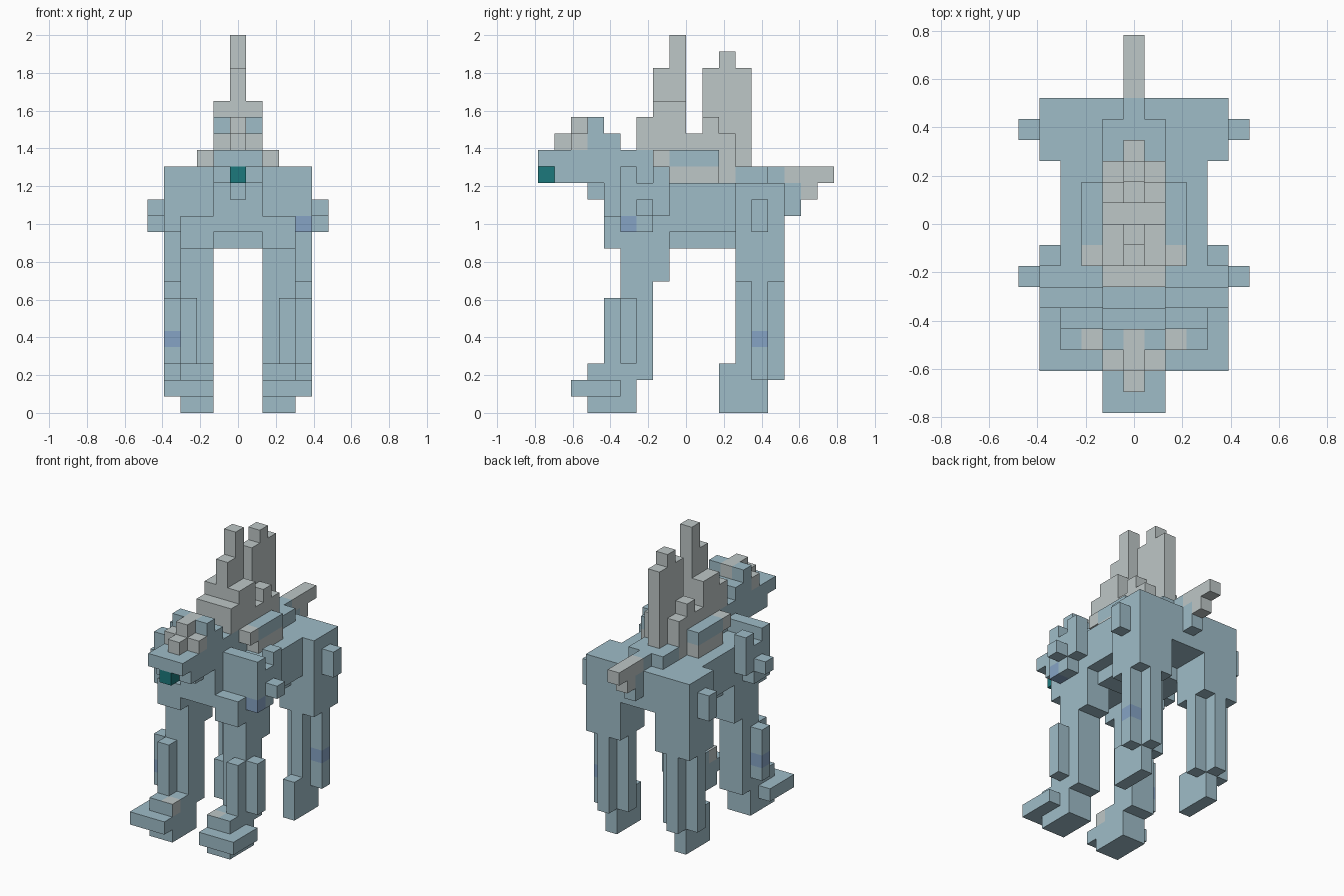
import bpy
import bmesh

if "Cube" in bpy.data.objects:
    bpy.data.objects.remove(bpy.data.objects["Cube"])

U = 2 / 23            # edge length of one block
cells = {}            # (x, y, z) -> (part, material)


def material(name, rgb):
    m = bpy.data.materials.new(name)
    m.diffuse_color = (*rgb, 1)
    m.use_nodes = True
    m.node_tree.nodes["Principled BSDF"].inputs["Base Color"].default_value = m.diffuse_color
    return m


MATS = {
    'blue': material('dusty blue hide', (0.345, 0.505, 0.575)),
    'grey': material('pale grey plate', (0.515, 0.57, 0.57)),
    'teal': material('dark teal nose', (0.012, 0.19, 0.2)),
    'violet': material('violet blue mark', (0.24, 0.37, 0.56)),
}
ORDER = list(MATS)


def fill(part, col, x, y, z, mirror=True):
    """Fill blocks; x is inclusive, y and z are half-open ranges."""
    for i in range(x[0], x[1] + 1):
        for j in range(*y):
            for k in range(*z):
                cells[i, j, k] = (part, col)
                if mirror:
                    cells[-i, j, k] = (part, col)


# body
fill('body', 'blue', (0, 3), (-1, 3), (11, 14))
fill('body', 'blue', (0, 2), (-1, 3), (10, 11))
fill('body', 'blue', (0, 1), (3, 6), (11, 14))
fill('body', 'blue', (0, 1), (3, 5), (14, 15))
fill('body', 'blue', (0, 1), (-4, -1), (11, 15))
fill('body', 'blue', (0, 1), (-5, -4), (11, 14))

# back ridge
fill('back_ridge', 'grey', (0, 2), (-1, 2), (14, 15))
fill('back_ridge', 'grey', (0, 2), (-2, -1), (15, 16))
fill('back_ridge', 'blue', (0, 2), (-1, 2), (15, 16))
fill('back_ridge', 'grey', (0, 1), (2, 3), (14, 16))

# stepped back plates, then the tall centre fins
for y, top in ((-3, 18), (-2, 19), (-1, 19), (0, 17), (1, 18), (2, 17)):
    fill('back_plates', 'grey', (0, 1), (y, y + 1), (16, top))
for y, low, top in ((-2, 19, 21), (-1, 19, 23), (1, 16, 21), (2, 16, 22), (3, 15, 21)):
    fill('back_fins', 'grey', (0, 0), (y, y + 1), (low, top))

# neck and head, open on both sides of the nose
fill('neck', 'blue', (0, 1), (-6, -1), (14, 16))
fill('neck', 'blue', (0, 1), (-5, -3), (13, 14))
fill('head', 'blue', (0, 1), (-9, -5), (15, 16))
fill('head', 'blue', (0, 1), (-8, -5), (14, 15))
fill('head', 'blue', (0, 0), (-6, -4), (13, 14))
fill('head', 'blue', (0, 1), (-6, -4), (16, 17))
fill('head', 'blue', (1, 1), (-6, -5), (17, 18))
fill('brow_plate', 'grey', (0, 0), (-8, -7), (16, 17))
fill('brow_plate', 'grey', (0, 1), (-7, -6), (16, 17))
fill('brow_plate', 'grey', (0, 0), (-7, -5), (17, 18))
fill('nose', 'teal', (0, 0), (-9, -8), (14, 15))

# shoulders with notched outer plates
fill('shoulder', 'blue', (2, 3), (-5, -4), (10, 12))
fill('shoulder', 'blue', (2, 3), (-4, -1), (10, 14))
fill('shoulder', 'blue', (2, 3), (-4, -3), (14, 15))
fill('shoulder', 'blue', (4, 4), (-4, -3), (11, 15))
fill('shoulder', 'blue', (4, 4), (-3, -2), (11, 14))
fill('shoulder', 'blue', (4, 4), (-2, -1), (12, 15))
fill('shoulder', 'blue', (5, 5), (-3, -2), (12, 13))

# front legs with shin guards and toes
fill('front_leg', 'blue', (2, 3), (-4, -2), (2, 10))
fill('front_leg', 'blue', (2, 3), (-2, -1), (8, 10))
fill('front_leg', 'blue', (3, 3), (-5, -4), (3, 7))
fill('front_leg', 'blue', (4, 4), (-4, -3), (3, 7))
fill('front_foot', 'blue', (2, 3), (-6, -3), (0, 3))
fill('front_foot', 'blue', (2, 4), (-7, -4), (1, 2))
fill('front_foot', 'grey', (2, 2), (-6, -5), (2, 3))

# haunches and slim hind legs with side strips
fill('haunch', 'blue', (2, 4), (3, 6), (8, 14))
fill('haunch', 'blue', (5, 5), (4, 5), (11, 13))
fill('hind_leg', 'blue', (3, 3), (3, 6), (2, 8))
fill('hind_leg', 'blue', (2, 2), (4, 5), (2, 8))
fill('hind_leg', 'blue', (4, 4), (4, 5), (2, 8))
fill('hind_foot', 'blue', (3, 3), (2, 5), (0, 3))

# tail
fill('tail', 'blue', (0, 0), (6, 7), (12, 14))
fill('tail', 'blue', (0, 0), (5, 6), (14, 15))
fill('tail', 'grey', (0, 0), (7, 8), (13, 14))
fill('tail', 'grey', (0, 0), (6, 9), (14, 15))

# single violet marks
fill('shoulder', 'violet', (4, 4), (-4, -3), (11, 12), False)
fill('hind_leg', 'violet', (4, 4), (4, 5), (4, 5), False)
fill('front_leg', 'violet', (-4, -4), (-4, -3), (4, 5), False)

# build each part from its exposed block faces
for part in sorted({p for p, _ in cells.values()}):
    bm = bmesh.new()
    verts = {}
    for (x, y, z), (p, col) in cells.items():
        if p != part:
            continue
        for axis in range(3):
            for side in (0, 1):
                n = [x, y, z]
                n[axis] += 1 if side else -1
                if tuple(n) in cells:
                    continue
                loop = []
                for a, b in ((0, 0), (1, 0), (1, 1), (0, 1)):
                    c = [x, y, z]
                    c[axis] += side
                    c[(axis + 1) % 3] += a
                    c[(axis + 2) % 3] += b
                    c = tuple(c)
                    if c not in verts:
                        verts[c] = bm.verts.new(((c[0] - 0.5) * U, c[1] * U, c[2] * U))
                    loop.append(verts[c])
                f = bm.faces.new(loop if side else loop[::-1])
                # the foot patches stay blue on the front
                front = axis == 1 and side == 0 and part == 'front_foot'
                f.material_index = ORDER.index('blue' if front else col)
    # merge the flat areas of equal colour
    bmesh.ops.dissolve_limit(bm, angle_limit=0.01, verts=bm.verts[:],
                             edges=bm.edges[:], delimit={'MATERIAL'})
    mesh = bpy.data.meshes.new(part)
    bm.to_mesh(mesh)
    bm.free()
    for m in MATS.values():
        mesh.materials.append(m)
    bpy.context.collection.objects.link(bpy.data.objects.new(part, mesh))
